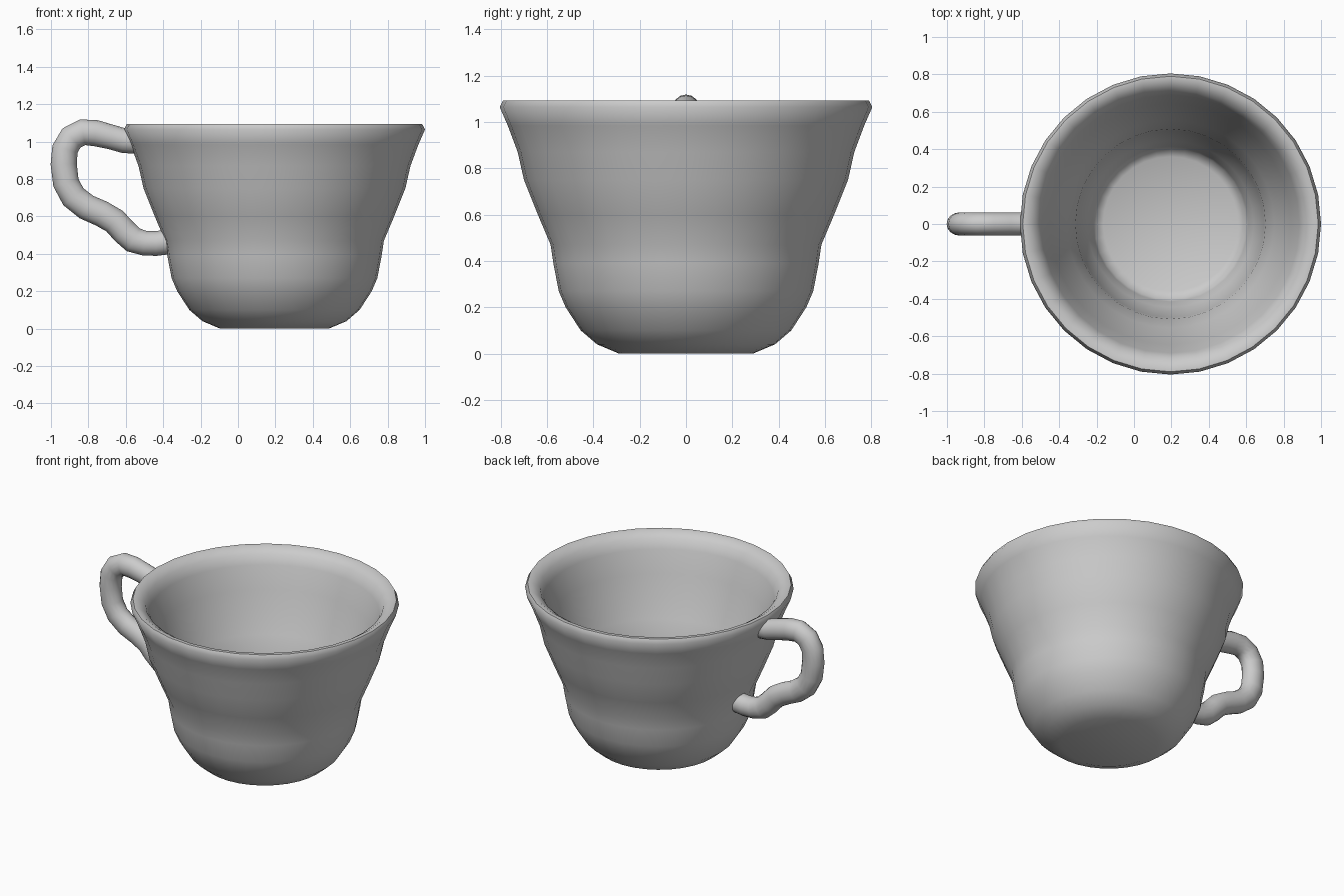
import bpy, bmesh, math
from mathutils import Vector

if "Cube" in bpy.data.objects:
    bpy.data.objects.remove(bpy.data.objects["Cube"])

CUP_X = 0.195
SIDES = 32

grey = bpy.data.materials.new("light grey ceramic")
grey.diffuse_color = (0.6, 0.6, 0.6, 1)
grey.use_nodes = True
grey.node_tree.nodes["Principled BSDF"].inputs["Base Color"].default_value = grey.diffuse_color


def finish(name, bm, angle):
    """Turn a bmesh into a smooth-shaded object."""
    bmesh.ops.recalc_face_normals(bm, faces=bm.faces)
    mesh = bpy.data.meshes.new(name)
    bm.to_mesh(mesh)
    bm.free()
    mesh.materials.append(grey)
    ob = bpy.data.objects.new(name, mesh)
    bpy.context.collection.objects.link(ob)
    bpy.ops.object.select_all(action='DESELECT')
    ob.select_set(True)
    bpy.context.view_layer.objects.active = ob
    bpy.ops.object.shade_smooth_by_angle(angle=math.radians(angle))
    return ob


def skin(bm, rings):
    """Bridge successive rings of vertices and cap both ends."""
    for a, b in zip(rings, rings[1:]):
        n = len(a)
        for i in range(n):
            bm.faces.new((a[i], a[(i + 1) % n], b[(i + 1) % n], b[i]))
    bm.faces.new(rings[0])
    bm.faces.new(rings[-1])


# Cup: one lathed wall, up the outside, over the rim and down to the inner floor
outside = [(0.29, 0), (0.385, 0.04), (0.455, 0.10), (0.52, 0.20), (0.55, 0.27),
           (0.573, 0.39), (0.585, 0.47), (0.64, 0.60), (0.70, 0.75),
           (0.727, 0.87), (0.77, 0.985), (0.805, 1.065), (0.79, 1.093)]
inside = [(0.765, 1.093), (0.715, 1.06), (0.69, 1.00), (0.645, 0.86),
          (0.61, 0.74), (0.555, 0.60), (0.508, 0.48), (0.50, 0.42),
          (0.475, 0.30), (0.445, 0.22), (0.415, 0.16), (0.405, 0.11), (0.36, 0.085)]
bm = bmesh.new()
rings = []
for r, z in outside + inside:
    rings.append([bm.verts.new((CUP_X + r * math.cos(2 * math.pi * i / SIDES),
                                r * math.sin(2 * math.pi * i / SIDES), z))
                  for i in range(SIDES)])
skin(bm, rings)
finish("cup", bm, 60)

# Handle: round tube swept along a path in the xz plane
path = [(-0.54, 1.00), (-0.61, 1.005), (-0.68, 1.025), (-0.76, 1.045),
        (-0.83, 1.05), (-0.89, 1.02), (-0.925, 0.96), (-0.932, 0.88),
        (-0.92, 0.78), (-0.88, 0.705), (-0.81, 0.65), (-0.73, 0.615),
        (-0.66, 0.575), (-0.61, 0.52), (-0.56, 0.475), (-0.50, 0.457),
        (-0.44, 0.455), (-0.36, 0.465)]
TUBE = 16
points = [Vector((x, 0, z)) for x, z in path]
side = Vector((0, 1, 0))
bm = bmesh.new()
rings = []
for k, p in enumerate(points):
    along = (points[min(k + 1, len(points) - 1)] - points[max(k - 1, 0)]).normalized()
    up = along.cross(side)
    radius = 0.07 if 2 < k < 15 else 0.066
    rings.append([bm.verts.new(p + up * radius * math.cos(2 * math.pi * i / TUBE)
                               + side * 0.062 * math.sin(2 * math.pi * i / TUBE))
                  for i in range(TUBE)])
skin(bm, rings)
finish("handle", bm, 60)
